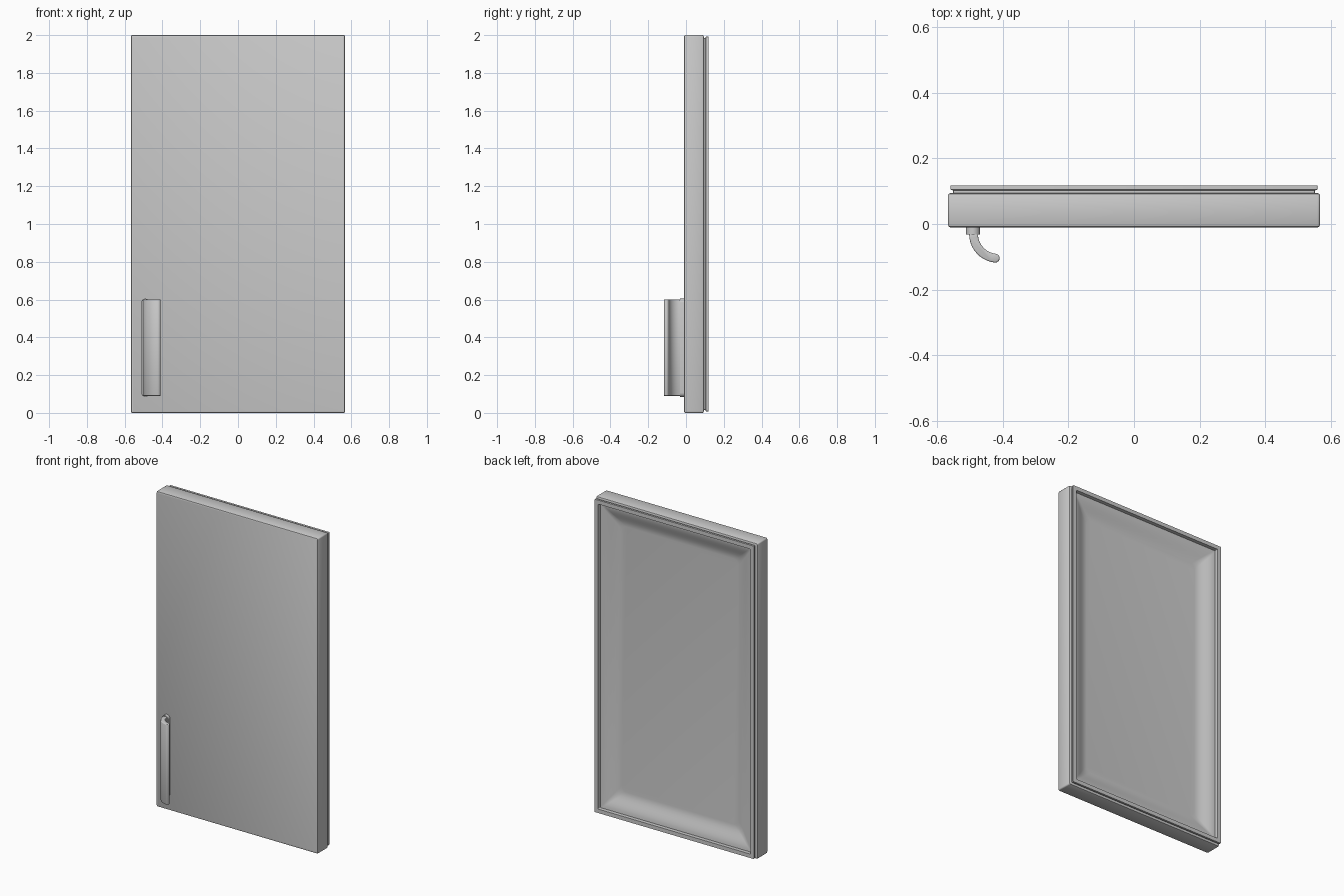
import bpy, bmesh, math

cube = bpy.data.objects.get("Cube")
if cube:
    bpy.data.objects.remove(cube, do_unlink=True)

HALF_W, HEIGHT = 0.567, 2.0

grey = bpy.data.materials.new("light grey")
grey.use_nodes = True
grey.diffuse_color = (0.6, 0.6, 0.6, 1)
grey.node_tree.nodes["Principled BSDF"].inputs["Base Color"].default_value = (0.6, 0.6, 0.6, 1)


def finish(name, bm, angle=35):
    bmesh.ops.recalc_face_normals(bm, faces=bm.faces)
    mesh = bpy.data.meshes.new(name)
    bm.to_mesh(mesh)
    bm.free()
    obj = bpy.data.objects.new(name, mesh)
    bpy.context.collection.objects.link(obj)
    mesh.materials.append(grey)
    bpy.ops.object.select_all(action='DESELECT')
    bpy.context.view_layer.objects.active = obj
    obj.select_set(True)
    bpy.ops.object.shade_smooth_by_angle(angle=math.radians(angle))
    return obj


def door_ring(bm, inset, y, radius):
    """Rounded rectangle parallel to the door face."""
    verts = []
    w, h = HALF_W - inset - radius, HEIGHT / 2 - inset - radius
    for k, (sx, sz) in enumerate([(1, 1), (-1, 1), (-1, -1), (1, -1)]):
        for i in range(4):
            a = math.pi / 2 * (k + i / 3)
            verts.append(bm.verts.new((sx * w + radius * math.cos(a), y,
                                       HEIGHT / 2 + sz * h + radius * math.sin(a))))
    return verts


def loft(name, rings, cap_start=False, cap_end=False, closed=False, angle=35):
    bm = bmesh.new()
    loops = [door_ring(bm, *r) for r in rings]
    pairs = list(zip(loops, loops[1:]))
    if closed:
        pairs.append((loops[-1], loops[0]))
    for a, b in pairs:
        n = len(a)
        for i in range(n):
            bm.faces.new((a[i], a[(i + 1) % n], b[(i + 1) % n], b[i]))
    if cap_start:
        bm.faces.new(loops[0])
    if cap_end:
        bm.faces.new(loops[-1])
    return finish(name, bm, angle)


# Door slab with softened edges, open behind where the liner sits
loft("door_panel", [(0.007, -0.01, 0.006), (0.002, -0.008, 0.008), (0, -0.003, 0.008),
                    (0, 0.087, 0.008), (0.002, 0.092, 0.008), (0.007, 0.094, 0.006),
                    (0.036, 0.094, 0.004)], cap_start=True)

# Gasket frame with an outer groove
loft("door_gasket", [(0.016, 0.09, 0.004), (0.016, 0.102, 0.004), (0.008, 0.105, 0.004),
                     (0.008, 0.118, 0.004), (0.033, 0.118, 0.004), (0.033, 0.09, 0.004)],
     closed=True)

# Inner liner: a shallow dish with an S-shaped slope
slope = [(0.033 + 0.125 * i / 8,
          0.076 + 0.018 * math.cos(math.pi * i / 8), 0.004 + 0.03 * i / 8) for i in range(9)]
loft("inner_liner", slope, cap_end=True, angle=60)


def extrude_profile(name, points, z0, z1, bevel):
    bm = bmesh.new()
    face = bm.faces.new([bm.verts.new((x, y, z0)) for x, y in points])
    new = bmesh.ops.extrude_face_region(bm, geom=[face])["geom"]
    bmesh.ops.translate(bm, vec=(0, 0, z1 - z0),
                        verts=[v for v in new if isinstance(v, bmesh.types.BMVert)])
    rim = [e for e in bm.edges if abs(e.verts[0].co.z - e.verts[1].co.z) < 1e-6]
    bmesh.ops.bevel(bm, geom=rim, offset=bevel, segments=2, affect='EDGES', profile=0.5)
    return finish(name, bm, 50)


# Handle grip: curved strip with a rounded tip
T, STEPS = 0.0135, 10
outer, inner = [], []
for i in range(STEPS + 1):
    t = math.radians(84) * i / STEPS
    c, s = math.cos(t), math.sin(t)
    cx, cy = -0.415 - 0.074 * c, -0.03 - 0.0745 * s
    outer.append((cx - T * c, cy - T * s))
    inner.append((cx + T * c, cy + T * s))
tip = [(cx + T * math.cos(a), cy + T * math.sin(a))
       for a in [t + math.pi + math.pi * j / 6 for j in range(1, 6)]]
extrude_profile("handle_grip", outer + tip + inner[::-1], 0.09, 0.60, 0.004)

# Handle mount: capsule-shaped foot against the door
bm = bmesh.new()
R = 0.0215
outline = []
for centre_z, start in ((0.605 - R, 0), (0.085 + R, math.pi)):
    for i in range(9):
        a = start + math.pi * i / 8
        outline.append((-0.4905 + R * math.cos(a), centre_z + R * math.sin(a)))
face = bm.faces.new([bm.verts.new((x, -0.005, z)) for x, z in outline])
new = bmesh.ops.extrude_face_region(bm, geom=[face])["geom"]
bmesh.ops.translate(bm, vec=(0, -0.027, 0),
                    verts=[v for v in new if isinstance(v, bmesh.types.BMVert)])
finish("handle_mount", bm)
